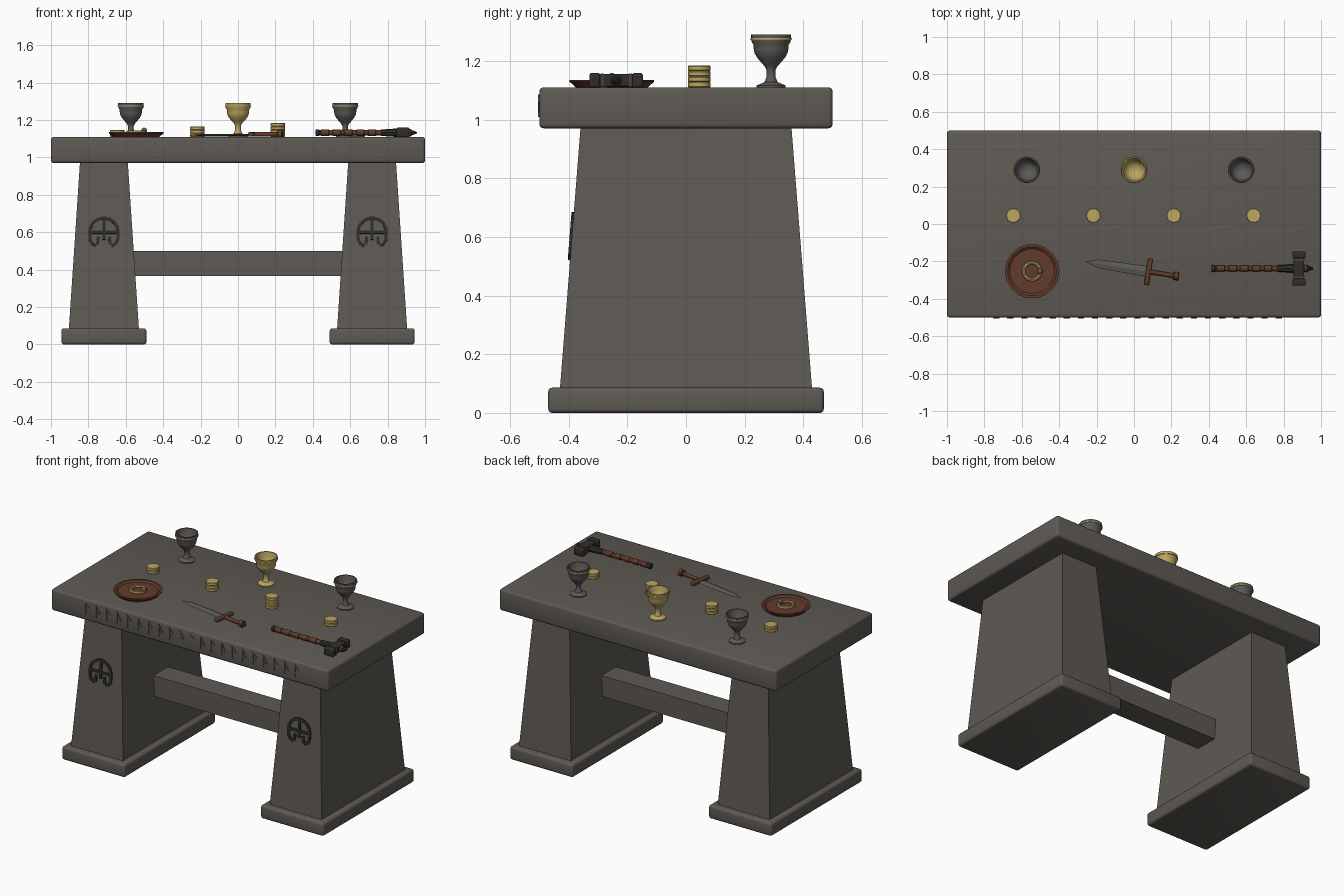
import bpy, bmesh, math
from mathutils import Matrix, Vector

cube = bpy.data.objects.get("Cube")
if cube:
    bpy.data.objects.remove(cube, do_unlink=True)


def material(name, r, g, b):
    m = bpy.data.materials.new(name)
    m.use_nodes = True
    m.diffuse_color = (r, g, b, 1)
    m.node_tree.nodes["Principled BSDF"].inputs["Base Color"].default_value = (r, g, b, 1)
    return m


STONE = material("grey stone", 0.112, 0.102, 0.088)
GOLD = material("pale gold", 0.50, 0.38, 0.12)
PEWTER = material("dull pewter", 0.11, 0.105, 0.10)
BROWN = material("red brown wood", 0.12, 0.043, 0.024)
IRON = material("dark iron", 0.028, 0.027, 0.026)

TOP = 1.11  # height of the table surface


def finish(bm, name, mat, smooth=True, at=(0, 0, 0), turn=0):
    """Turn a bmesh into an object, moved to its place."""
    bmesh.ops.recalc_face_normals(bm, faces=bm.faces)
    bm.transform(Matrix.Translation(at) @ Matrix.Rotation(turn, 4, "Z"))
    mesh = bpy.data.meshes.new(name)
    bm.to_mesh(mesh)
    bm.free()
    mesh.materials.append(mat)
    ob = bpy.data.objects.new(name, mesh)
    bpy.context.collection.objects.link(ob)
    if smooth:
        bpy.ops.object.select_all(action="DESELECT")
        ob.select_set(True)
        bpy.context.view_layer.objects.active = ob
        bpy.ops.object.shade_smooth_by_angle(angle=math.radians(35))
    return ob


def block(name, mat, size, at, bevel=0.0, taper=(1, 1), turn=0):
    """Box centred on a point; the upper end is scaled by taper."""
    bm = bmesh.new()
    bmesh.ops.create_cube(bm, size=1)
    for v in bm.verts:
        v.co = Vector(a * b for a, b in zip(v.co, size))
        if v.co.z > 0:
            v.co.x *= taper[0]
            v.co.y *= taper[1]
    if bevel:
        bmesh.ops.bevel(bm, geom=bm.edges[:], offset=bevel, segments=3,
                        profile=0.5, affect="EDGES")
    return finish(bm, name, mat, bevel > 0, at, turn)


def lathe(name, mat, profile, at, sides=32, axis="Z", turn=0):
    """Spin (radius, height) points around an axis."""
    bm = bmesh.new()
    rings = []
    for r, h in profile:
        if r < 1e-5:
            rings.append([bm.verts.new((0, 0, h))])
        else:
            rings.append([bm.verts.new((r * math.cos(a), r * math.sin(a), h))
                          for a in (math.tau * i / sides for i in range(sides))])
    for a, b in zip(rings, rings[1:]):
        for i in range(sides):
            quad = [a[i % len(a)], a[(i + 1) % sides % len(a)],
                    b[(i + 1) % sides % len(b)], b[i % len(b)]]
            bm.faces.new(list(dict.fromkeys(quad)))
    if axis != "Z":
        bm.transform(Matrix.Rotation(math.pi / 2, 4, "Y") if axis == "X"
                     else Matrix.Rotation(-math.pi / 2, 4, "X"))
    return finish(bm, name, mat, True, at, turn)


def rod(name, mat, r, length, at, axis="X", sides=16, turn=0):
    """Closed cylinder starting at a point."""
    edge = min(r, length) * 0.15
    return lathe(name, mat, [(0, 0), (r - edge, 0), (r, edge), (r, length - edge),
                             (r - edge, length), (0, length)], at, sides, axis, turn)


def band(name, mat, radius, thick, at, sides=32):
    loop = [(radius + thick * math.cos(a), thick * math.sin(a))
            for a in (math.tau * i / 8 for i in range(9))]
    ob = lathe(name, mat, loop, at, sides)
    bm = bmesh.new()
    bm.from_mesh(ob.data)
    bmesh.ops.remove_doubles(bm, verts=bm.verts, dist=1e-5)
    bm.to_mesh(ob.data)
    bm.free()
    return ob


def strokes(name, mat, lines, width, depth, at, lean=0):
    """Thin raised strokes on a front-facing surface, given as (x, z) polylines."""
    bm = bmesh.new()
    for line in lines:
        for p, q in zip(line, line[1:]):
            d = Vector((q[0] - p[0], 0, q[1] - p[1]))
            mid = Vector((p[0] + q[0], 0, p[1] + q[1])) / 2
            m = (Matrix.Rotation(lean, 4, "X") @ Matrix.Translation(mid)
                 @ Matrix.Rotation(-math.atan2(d.z, d.x), 4, "Y")
                 @ Matrix.Diagonal((d.length + width * 0.7, depth, width, 1)))
            bmesh.ops.create_cube(bm, size=1, matrix=m)
    return finish(bm, name, mat, False, at)


# Table: slab, tapering legs, feet and stretcher
block("table_top", STONE, (2, 1, 0.14), (0, 0, 1.04), 0.015)
block("stretcher", STONE, (1.16, 0.15, 0.135), (0, 0, 0.433))
arc = [(0.076 * math.cos(a), 0.076 * math.sin(a))
       for a in (math.pi * i / 14 for i in range(15))]
cheek = [(0.076, 0), (0.074, -0.04), (0.064, -0.06), (0.045, -0.07)]
nose = [(0.03, -0.03), (0.033, -0.06)]
emblem = [arc, [(-0.076, 0), (0.076, 0)], [(0, 0.076), (0, -0.035)], cheek, nose,
          [(-x, z) for x, z in cheek], [(-x, z) for x, z in nose]]
for side, s in (("left", 1), ("right", -1)):
    block(side + "_foot", STONE, (0.455, 0.94, 0.086), (s * 0.717, 0, 0.043), 0.014)
    block(side + "_leg", STONE, (0.375, 0.86, 0.90), (s * 0.717, 0, 0.53),
          taper=(0.68, 0.835))
    strokes(side + "_leg_ornament", IRON, emblem, 0.016, 0.009,
            (s * 0.717, -0.3925, 0.60), math.atan2(-0.071, 0.90))

# Carved border of upright bars and chevrons along the front edge
border = []
for i in range(21):
    x = -0.75 + 0.0755 * i
    border.append([(x, -0.036), (x, 0.036)])
    border.append([(x + 0.006, 0.030), (x + 0.026, 0.010 - 0.02 * (i % 2)),
                   (x + 0.006, -0.012)])
strokes("front_border", STONE, border, 0.007, 0.006, (0, -0.501, 1.047))

# Goblets
cup = [(0, 0), (0.050, 0), (0.050, 0.006), (0.036, 0.012), (0.022, 0.018),
       (0.016, 0.034), (0.015, 0.058), (0.022, 0.072), (0.034, 0.085), (0.048, 0.102),
       (0.056, 0.116), (0.059, 0.130), (0.060, 0.145), (0.067, 0.156), (0.068, 0.180),
       (0.061, 0.180), (0.056, 0.150), (0.048, 0.122), (0.030, 0.104), (0, 0.098)]
for name, x, mat in (("right", -0.573, PEWTER), ("middle", 0, GOLD), ("left", 0.573, PEWTER)):
    lathe(name + "_goblet", mat, cup, (x, 0.29, TOP))
    band(name + "_goblet_rim_band", GOLD, 0.067, 0.004, (x, 0.29, TOP + 0.165))

# Stacks of coins
for n, (x, count) in enumerate(((-0.645, 2), (-0.217, 3), (0.213, 4), (0.64, 2))):
    for k in range(count):
        rod(f"coin_{n + 1}_{k + 1}", GOLD, 0.039, 0.0185,
            (x, 0.045, TOP + 0.0185 * k), "Z", 20)

# Plate with an open arm ring on it
PX, PY = -0.545, -0.253
lathe("plate", BROWN, [(0, 0), (0.125, 0), (0.146, 0.019), (0.146, 0.025), (0.132, 0.025),
                       (0.120, 0.016), (0, 0.016)], (PX, PY, TOP), 18)
band("arm_ring", GOLD, 0.045, 0.009, (PX, PY, TOP + 0.024))
rod("arm_ring_gap", BROWN, 0.012, 0.02, (PX + 0.032, PY, TOP + 0.026), "X", 12)
lathe("arm_ring_bead", PEWTER, [(0.015 * math.sin(math.pi * i / 8),
                                 -0.015 * math.cos(math.pi * i / 8)) for i in range(9)],
      (PX + 0.043, PY, TOP + 0.034), 16)

# Dagger lying at a slant, blade pointing to -x
TURN = math.radians(-9)
GUARD = Vector((0.077, -0.255, TOP))


def on_dagger(x, z=0.0):
    return GUARD + Matrix.Rotation(TURN, 3, "Z") @ Vector((x, 0, z))


bm = bmesh.new()
outline = [(0, 0.029), (-0.27, 0.023), (-0.34, 0), (-0.27, -0.023), (0, -0.029)]
edge = [bm.verts.new((x, y, 0.009)) for x, y in outline]
for z in (0.015, 0.003):
    butt, tip = bm.verts.new((0, 0, z)), bm.verts.new((-0.27, 0, z))
    bm.faces.new((edge[0], edge[1], tip, butt))
    bm.faces.new((edge[1], edge[2], tip))
    bm.faces.new((edge[2], edge[3], tip))
    bm.faces.new((edge[3], edge[4], butt, tip))
finish(bm, "dagger_blade", PEWTER, False, GUARD, TURN)
block("dagger_guard", BROWN, (0.026, 0.14, 0.024), on_dagger(0, 0.013), 0.006, turn=TURN)
rod("dagger_grip", BROWN, 0.012, 0.14, on_dagger(0.005, 0.014), turn=TURN)
rod("dagger_pommel", BROWN, 0.022, 0.03, on_dagger(0.135, 0.015), turn=TURN)

# Hammer: wrapped handle, socket, head and spike
HY, HZ = -0.238, TOP + 0.022
rod("hammer_handle", BROWN, 0.014, 0.45, (0.42, HY, HZ))
rod("hammer_end_cap", IRON, 0.018, 0.02, (0.415, HY, HZ))
for k in range(5):
    rod(f"hammer_grip_ring_{k + 1}", BROWN, 0.017, 0.045, (0.442 + 0.063 * k, HY, HZ))
lathe("hammer_socket", IRON, [(0, 0), (0.017, 0), (0.023, 0.09), (0, 0.09)],
      (0.765, HY, HZ), 8, "X")
block("hammer_head", IRON, (0.056, 0.15, 0.042), (0.882, HY, HZ + 0.002), 0.005)
for s in (-1, 1):
    block("hammer_face", IRON, (0.070, 0.036, 0.050), (0.882, HY + s * 0.073, HZ + 0.002), 0.008)
    block("hammer_face_band", BROWN, (0.060, 0.008, 0.046), (0.882, HY + s * 0.048, HZ + 0.002))
rod("hammer_collar", BROWN, 0.019, 0.02, (0.908, HY, HZ))
lathe("hammer_spike", IRON, [(0, 0), (0.016, 0), (0.004, 0.032), (0, 0.034)],
      (0.924, HY, HZ), 8, "X")
